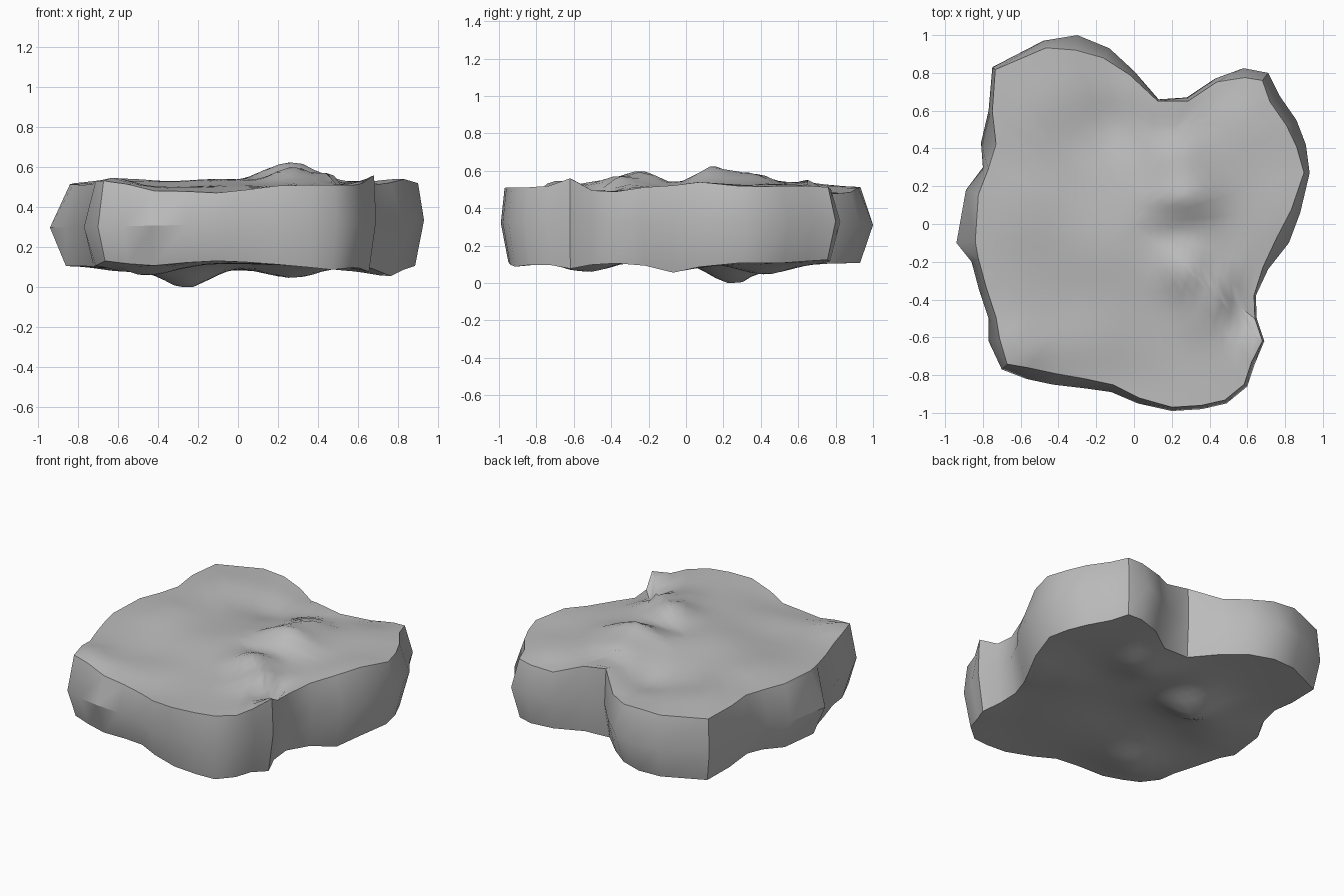
import bpy
import bmesh
from math import exp
from mathutils import Vector

cube = bpy.data.objects.get("Cube")
if cube:
    bpy.data.objects.remove(cube, do_unlink=True)

# Widest contour of the slab: x, y and how far the top rim is pulled in
OUTLINE = [
    (.2, -.99, .02), (.36, -.98, .02), (.49, -.95, .02), (.6, -.86, .02),
    (.64, -.74, .02), (.69, -.62, .01), (.65, -.5, .01), (.645, -.38, .01),
    (.71, -.24, .03), (.82, -.1, .07), (.88, .06, .05), (.93, .27, .03),
    (.91, .42, .05), (.86, .55, .06), (.77, .68, .06), (.71, .8, .05),
    (.58, .825, .05), (.43, .77, .02), (.28, .67, .02), (.13, .66, .01),
    (0, .81, .03), (-.13, .93, .06), (-.3, 1, .08), (-.48, .97, .04),
    (-.75, .83, .02), (-.77, .6, .02), (-.81, .43, .08), (-.8, .3, .03),
    (-.89, .18, .07), (-.94, -.1, .1), (-.86, -.2, .04), (-.82, -.35, .04),
    (-.77, -.5, .04), (-.77, -.62, .06), (-.7, -.77, .04), (-.57, -.82, .06),
    (-.43, -.85, .06), (-.26, -.87, .05), (-.12, -.89, .04), (.02, -.95, .03)]

# Soft swells and hollows: x, y, height, radius
TOP_BUMPS = [
    (.28, -.25, .085, .1), (.36, -.48, .03, .08), (.46, -.37, .05, .05),
    (.58, -.44, -.06, .06), (.67, -.63, .05, .06), (-.1, -.1, .03, .2),
    (-.58, .1, .03, .15), (-.1, -.87, -.04, .15), (-.4, -.84, -.03, .1),
    (-.63, -.66, .04, .08), (-.55, .6, .03, .15), (.6, .5, .02, .15),
    (.23, .42, .04, .1), (.16, .66, .05, .08), (.46, .77, -.03, .1),
    (-.12, .53, -.05, .12), (-.05, .87, -.04, .12), (-.35, -.4, -.02, .15),
    (.8, .1, .03, .12)]
BOTTOM_BUMPS = [
    (-.26, .25, -.11, .12), (.27, .42, -.06, .13), (.76, -.06, -.05, .11),
    (-.45, -.53, -.05, .13), (-.1, -.85, .025, .2), (-.66, -.77, .03, .1),
    (.48, -.93, -.02, .1), (-.05, -.17, .03, .18), (.67, -.62, -.03, .08),
    (-.1, .5, -.02, .12), (.72, .78, .02, .12), (-.58, .06, -.03, .12),
    (-.45, -.22, .02, .12), (-.8, .42, .04, .1), (.52, 0, -.02, .1)]


def bumps(x, y, table):
    return sum(h * exp(-((x - a) ** 2 + (y - b) ** 2) / (2 * r * r))
               for a, b, h, r in table)


def top_height(x, y):
    # One broken ledge climbs to the peak and falls away behind it
    ledge = .115 * exp(-((x - .27) / .19) ** 2)
    drop = y - .14
    ledge *= max(0, 1 - (drop / .35 if drop > 0 else -drop / .2))
    return .505 + bumps(x, y, TOP_BUMPS) + ledge


def bottom_height(x, y):
    return .1 + bumps(x, y, BOTTOM_BUMPS)


bm = bmesh.new()
contour = [Vector((x, y, 0)) for x, y, inset in OUTLINE]


def pulled_in(index, distance):
    # Offset a contour point along its inward direction
    before, after = contour[index - 1], contour[(index + 1) % len(contour)]
    along = (after - before).normalized()
    return contour[index] + Vector((-along.y, along.x, 0)) * distance


def add_ring(points, height):
    return [bm.verts.new((p.x, p.y, height(p.x, p.y))) for p in points]


def bridge(lower, upper):
    for i in range(len(lower)):
        j = (i + 1) % len(lower)
        bm.faces.new((lower[i], lower[j], upper[j], upper[i]))


def add_surface(rim, height, facing_up):
    # Fill a rim with shrinking rings that follow the height rule
    steps = 16
    points = [v.co.copy() for v in rim]
    outer = rim
    for step in range(1, steps):
        inner = add_ring([p * (1 - step / steps) for p in points], height)
        bridge(outer, inner) if facing_up else bridge(inner, outer)
        outer = inner
    centre = bm.verts.new((0, 0, height(0, 0)))
    for i, vert in enumerate(outer):
        follow = outer[(i + 1) % len(outer)]
        bm.faces.new((vert, follow, centre) if facing_up
                     else (follow, vert, centre))


# Side wall: bottom rim, widest contour and top rim
count = range(len(OUTLINE))
bottom_rim = add_ring([pulled_in(i, .03 + OUTLINE[i][2] / 2) for i in count],
                      bottom_height)
middle = add_ring(contour, lambda x, y: .31 + .02 * x)
top_rim = add_ring([pulled_in(i, OUTLINE[i][2]) for i in count], top_height)
bridge(bottom_rim, middle)
bridge(middle, top_rim)
add_surface(top_rim, top_height, True)
add_surface(bottom_rim, bottom_height, False)
bmesh.ops.recalc_face_normals(bm, faces=bm.faces)

# Rest the lowest point on the ground
lowest = min(v.co.z for v in bm.verts)
bmesh.ops.translate(bm, verts=bm.verts, vec=(0, 0, -lowest))

mesh = bpy.data.meshes.new("rock_slab")
bm.to_mesh(mesh)
bm.free()
rock = bpy.data.objects.new("rock_slab", mesh)
bpy.context.collection.objects.link(rock)

# Stone colour
stone = bpy.data.materials.new("grey_stone")
stone.use_nodes = True
colour = (.5, .5, .5, 1)
stone.diffuse_color = colour
stone.node_tree.nodes["Principled BSDF"].inputs["Base Color"].default_value = colour
mesh.materials.append(stone)

bpy.context.view_layer.objects.active = rock
rock.select_set(True)
bpy.ops.object.shade_smooth_by_angle(angle=.6)
